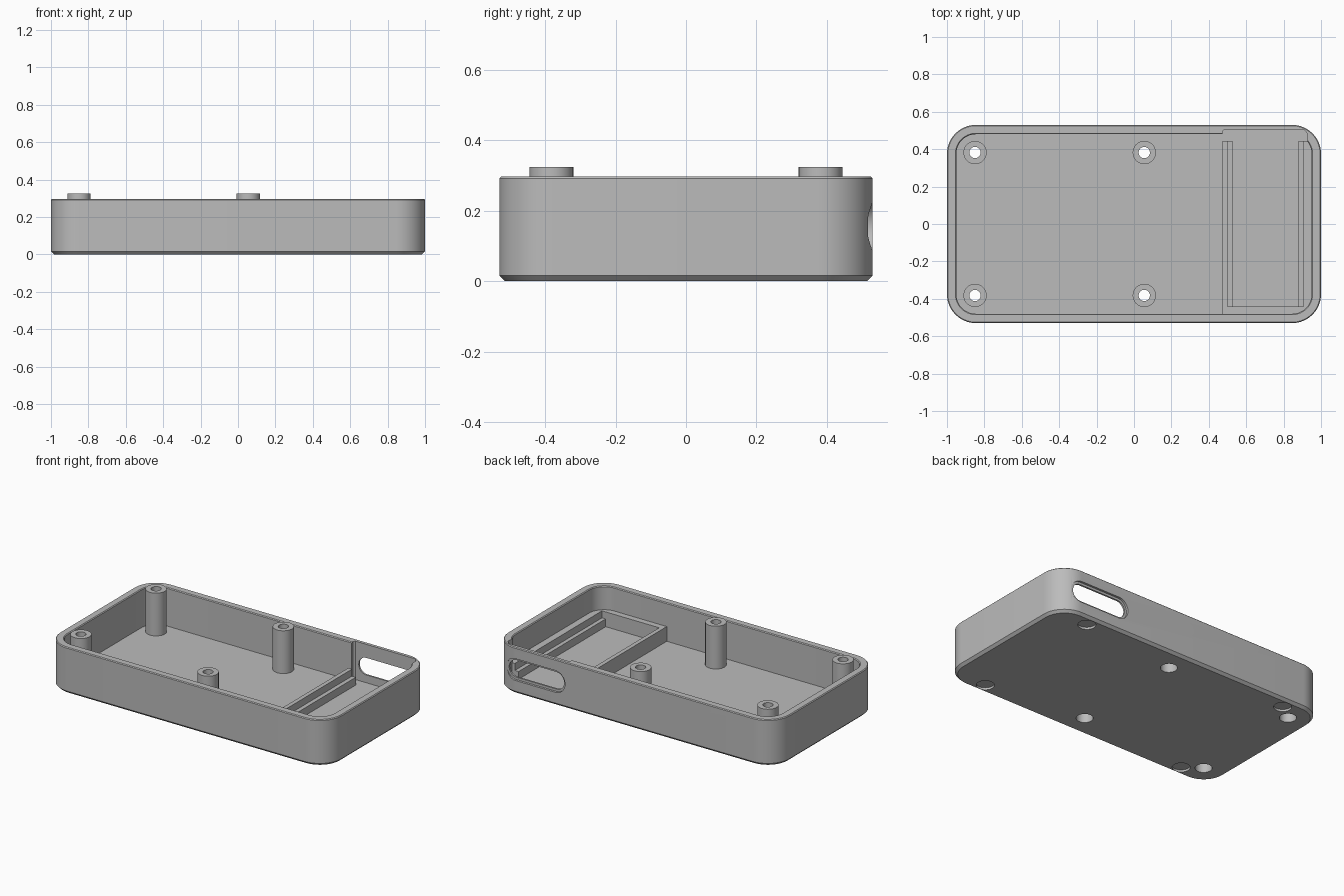
import bpy, bmesh, math
from mathutils import Matrix

cube = bpy.data.objects.get("Cube")
if cube:
    bpy.data.objects.remove(cube, do_unlink=True)

grey = bpy.data.materials.new("grey plastic")
grey.use_nodes = True
color = (0.5, 0.5, 0.5, 1)
grey.diffuse_color = color
grey.node_tree.nodes["Principled BSDF"].inputs["Base Color"].default_value = color

HX, HY, RADIUS = 1.0, 0.53, 0.155
FLOOR, RIM, POST_TOP = 0.05, 0.297, 0.325


def finish(name, bm):
    bmesh.ops.recalc_face_normals(bm, faces=bm.faces)
    mesh = bpy.data.meshes.new(name)
    bm.to_mesh(mesh)
    bm.free()
    mesh.materials.append(grey)
    obj = bpy.data.objects.new(name, mesh)
    bpy.context.collection.objects.link(obj)
    return obj


def loft(name, rings):
    """Closed solid through rings of equal point count."""
    bm = bmesh.new()
    loops = [[bm.verts.new(p) for p in ring] for ring in rings]
    n = len(loops[0])
    for a, b in zip(loops, loops[1:]):
        for i in range(n):
            j = (i + 1) % n
            bm.faces.new((a[i], a[j], b[j], b[i]))
    bm.faces.new(loops[0][::-1])
    bm.faces.new(loops[-1])
    return finish(name, bm)


def rounded_ring(inset, z, steps=14):
    r = RADIUS - inset
    ring = []
    for k, (sx, sy) in enumerate([(1, 1), (-1, 1), (-1, -1), (1, -1)]):
        for i in range(steps + 1):
            a = math.pi / 2 * (k + i / steps)
            ring.append((sx * (HX - RADIUS) + r * math.cos(a),
                         sy * (HY - RADIUS) + r * math.sin(a), z))
    return ring


def box(name, x0, x1, y0, y1, z0, z1):
    return loft(name, [[(x0, y0, z), (x1, y0, z), (x1, y1, z), (x0, y1, z)]
                       for z in (z0, z1)])


def cylinder(name, x, y, r, z0, z1):
    bm = bmesh.new()
    bmesh.ops.create_cone(bm, cap_ends=True, segments=48, radius1=r, radius2=r,
                          depth=z1 - z0,
                          matrix=Matrix.Translation((x, y, (z0 + z1) / 2)))
    return finish(name, bm)


def stadium(name, x0, x1, zc, r, y0, y1, steps=20):
    """Round-ended slot cutter running along y."""
    rings = []
    for y in (y0, y1):
        ring = []
        for cx, start in ((x1, -math.pi / 2), (x0, math.pi / 2)):
            for i in range(steps + 1):
                a = start + math.pi * i / steps
                ring.append((cx + r * math.cos(a), y, zc + r * math.sin(a)))
        rings.append(ring)
    return loft(name, rings)


def cut(cutter, *targets):
    for target in targets:
        mod = target.modifiers.new("cut", 'BOOLEAN')
        mod.operation, mod.solver, mod.object = 'DIFFERENCE', 'EXACT', cutter
        bpy.context.view_layer.objects.active = target
        bpy.ops.object.modifier_apply(modifier=mod.name)
    bpy.data.objects.remove(cutter, do_unlink=True)


# Tray: chamfered base, thin softened rim, hollow inside
tray = loft("tray", [rounded_ring(i, z) for i, z in (
    (0.016, 0), (0, 0.016), (0, RIM - 0.005), (0.005, RIM),
    (0.045, RIM), (0.05, RIM - 0.005), (0.05, FLOOR))])
parts = [tray]

# Thinned back wall beside the bay, with clipped corners
pocket = [(0.473, 0.44), (0.928, 0.44), (0.928, 0.483), (0.908, 0.505),
          (0.483, 0.505), (0.473, 0.495)]
cut(loft("pocket_cutter", [[(x, y, z) for x, y in pocket] for z in (FLOOR, 0.4)]), tray)

# Stepped slot through the back wall
cut(stadium("slot_cutter", 0.56, 0.842, 0.155, 0.055, 0.45, 0.6), tray)
cut(stadium("slot_step_cutter", 0.56, 0.842, 0.155, 0.07, 0.516, 0.6), tray)

# Bay frame with a stepped ledge along both sides
frame = box("bay_frame", 0.473, 0.952, -0.482, 0.445, FLOOR - 0.01, 0.145)
cut(box("ledge_cutter", 0.5, 0.906, -0.441, 0.5, 0.1, 0.3), frame)
cut(box("bay_cutter", 0.527, 0.88, -0.441, 0.5, 0, 0.3), frame)
parts.append(frame)

# Screw posts, bored through with a wider hole from below
for x, end in ((-0.85, "right"), (0.055, "middle")):
    for y, side in ((-0.382, "front"), (0.382, "back")):
        post = cylinder(f"screw_post_{side}_{end}", x, y, 0.062, FLOOR, POST_TOP)
        cut(cylinder("bore_cutter", x, y, 0.03, -0.1, 0.5), tray, post)
        cut(cylinder("head_cutter", x, y, 0.05, -0.1, 0.1), tray, post)
        parts.append(post)

# Shallow round foot recesses underneath
for x in (-0.745, 0.745):
    for y in (-0.46, 0.46):
        cut(cylinder("foot_cutter", x, y, 0.053, -0.1, 0.014), tray)

# Smooth curves, sharp edges
bpy.ops.object.select_all(action='DESELECT')
for part in parts:
    part.select_set(True)
bpy.context.view_layer.objects.active = tray
bpy.ops.object.shade_smooth_by_angle(angle=math.radians(30))
